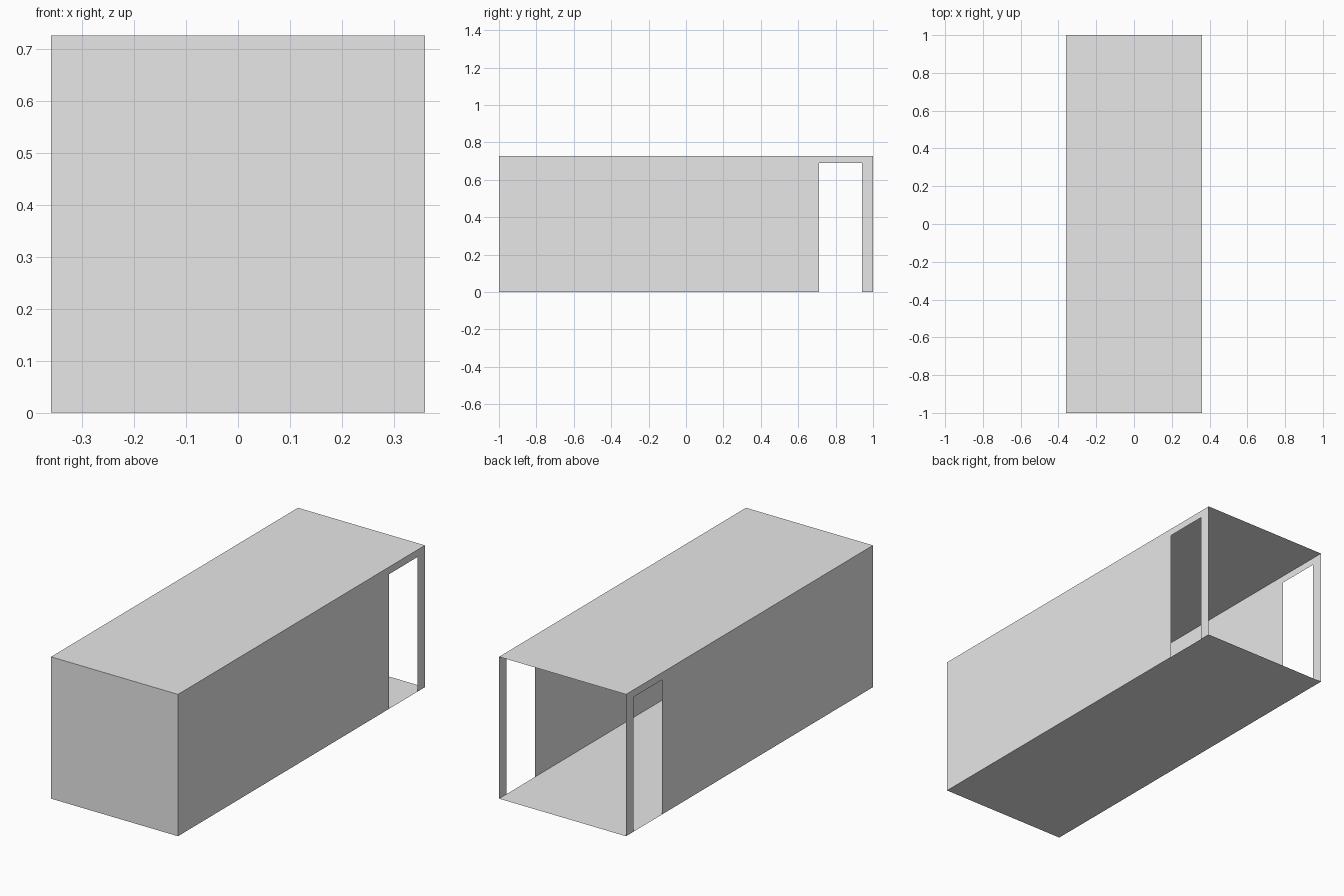
import bpy

if "Cube" in bpy.data.objects:
    bpy.data.objects.remove(bpy.data.objects["Cube"])

W, L, H = 0.36, 1.0, 0.727             # half width, half length, height
DOOR_Y0, DOOR_Y1, DOOR_Z = 0.71, 0.94, 0.69

grey = bpy.data.materials.new("plain grey")
grey.diffuse_color = (0.8, 0.8, 0.8, 1)
grey.use_nodes = True
grey.node_tree.nodes["Principled BSDF"].inputs["Base Color"].default_value = grey.diffuse_color


def sheet(name, verts, faces):
    """Thin flat panel made of the given faces."""
    mesh = bpy.data.meshes.new(name)
    mesh.from_pydata(verts, [], faces)
    mesh.materials.append(grey)
    obj = bpy.data.objects.new(name, mesh)
    bpy.context.collection.objects.link(obj)
    return obj


# Floor, roof and closed front; the back end stays open
corners = [(-W, -L), (W, -L), (W, L), (-W, L)]
sheet("floor", [(x, y, 0) for x, y in corners], [(3, 2, 1, 0)])
sheet("roof", [(x, y, H) for x, y in corners], [(0, 1, 2, 3)])
sheet("front_wall", [(-W, -L, 0), (W, -L, 0), (W, -L, H), (-W, -L, H)], [(0, 1, 2, 3)])

# Side walls, each one outline with a doorway near the back
outline = [(-L, 0), (DOOR_Y0, 0), (DOOR_Y0, DOOR_Z), (DOOR_Y1, DOOR_Z),
           (DOOR_Y1, 0), (L, 0), (L, H), (-L, H)]
for name, x in (("right_wall", W), ("left_wall", -W)):
    loop = list(range(len(outline)))
    if x < 0:
        loop.reverse()
    sheet(name, [(x, y, z) for y, z in outline], [loop])
